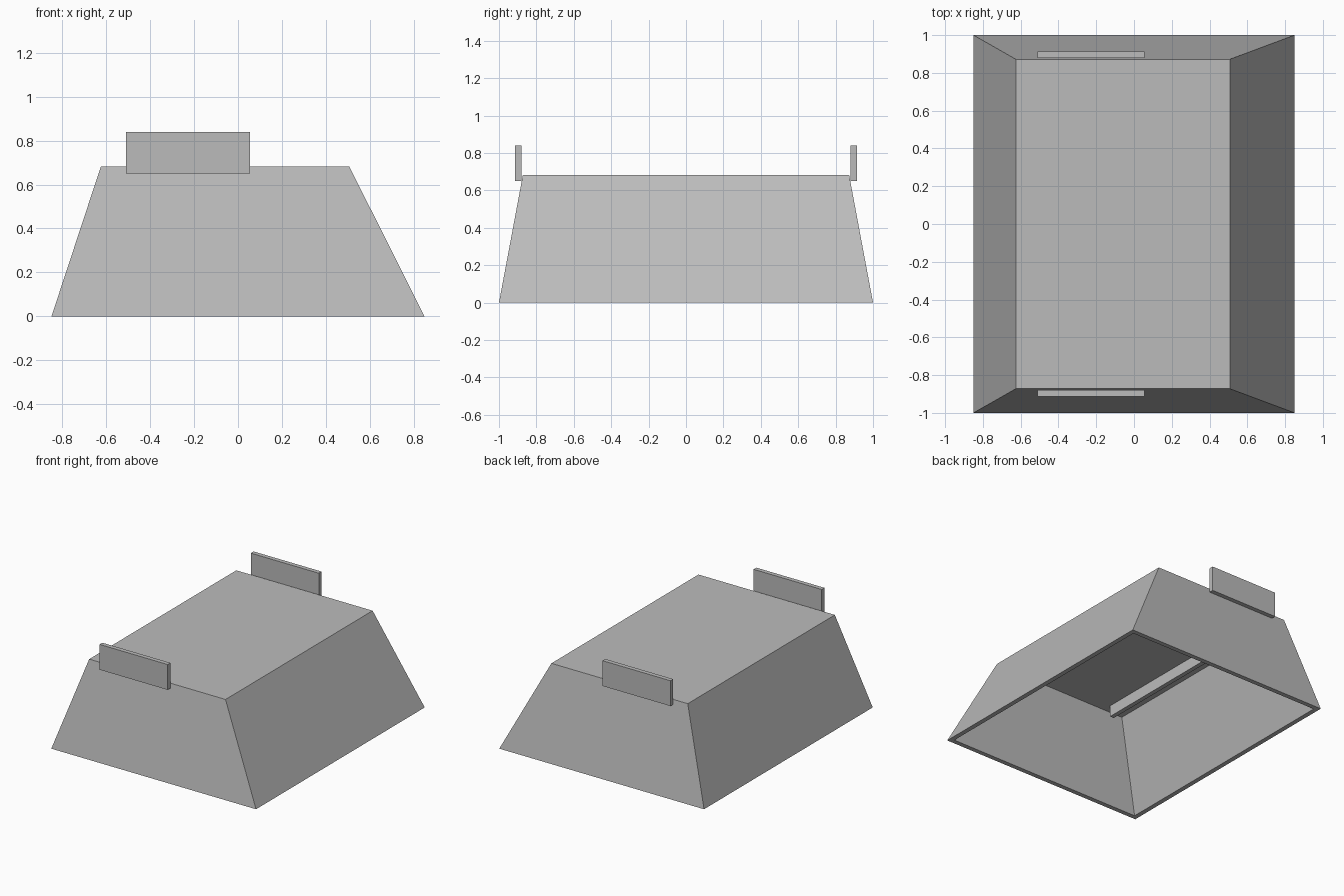
import bpy
import bmesh

cube = bpy.data.objects.get("Cube")
if cube:
    bpy.data.objects.remove(cube, do_unlink=True)

# One plain grey for every part
grey = bpy.data.materials.new("plain_grey")
grey.use_nodes = True
grey.diffuse_color = (0.5, 0.5, 0.5, 1)
grey.node_tree.nodes["Principled BSDF"].inputs["Base Color"].default_value = (0.5, 0.5, 0.5, 1)


def finish(bm, name):
    bmesh.ops.recalc_face_normals(bm, faces=bm.faces)
    mesh = bpy.data.meshes.new(name)
    bm.to_mesh(mesh)
    bm.free()
    mesh.materials.append(grey)
    obj = bpy.data.objects.new(name, mesh)
    bpy.context.scene.collection.objects.link(obj)
    return obj


def box(name, low, high):
    bm = bmesh.new()
    bmesh.ops.create_cube(bm, size=1)
    for v in bm.verts:
        v.co = [a + (c + 0.5) * (b - a) for a, b, c in zip(low, high, v.co)]
    return finish(bm, name)


def ring(bm, x0, x1, y, z):
    corners = ((x0, -y), (x1, -y), (x1, y), (x0, y))
    return [bm.verts.new((cx, cy, z)) for cx, cy in corners]


# Hollow tapered shell: inner ceiling, inner rim, outer rim, outer top
bm = bmesh.new()
rings = [
    ring(bm, -0.595, 0.49, 0.84, 0.65),
    ring(bm, -0.815, 0.815, 0.965, 0),
    ring(bm, -0.85, 0.85, 1, 0),
    ring(bm, -0.625, 0.507, 0.872, 0.683),
]
for a, b in zip(rings, rings[1:]):
    for i in range(4):
        j = (i + 1) % 4
        bm.faces.new((a[i], a[j], b[j], b[i]))
bm.faces.new(rings[0])
bm.faces.new(rings[-1])
finish(bm, "tapered_shell")

# Upright tabs at both ends
box("front_tab", (-0.51, -0.913, 0.65), (0.055, -0.88, 0.84))
box("back_tab", (-0.51, 0.88, 0.65), (0.055, 0.913, 0.84))

# Thin rib hanging under the ceiling
box("inner_rib", (-0.463, -0.77, 0.565), (-0.43, 0.77, 0.655))
